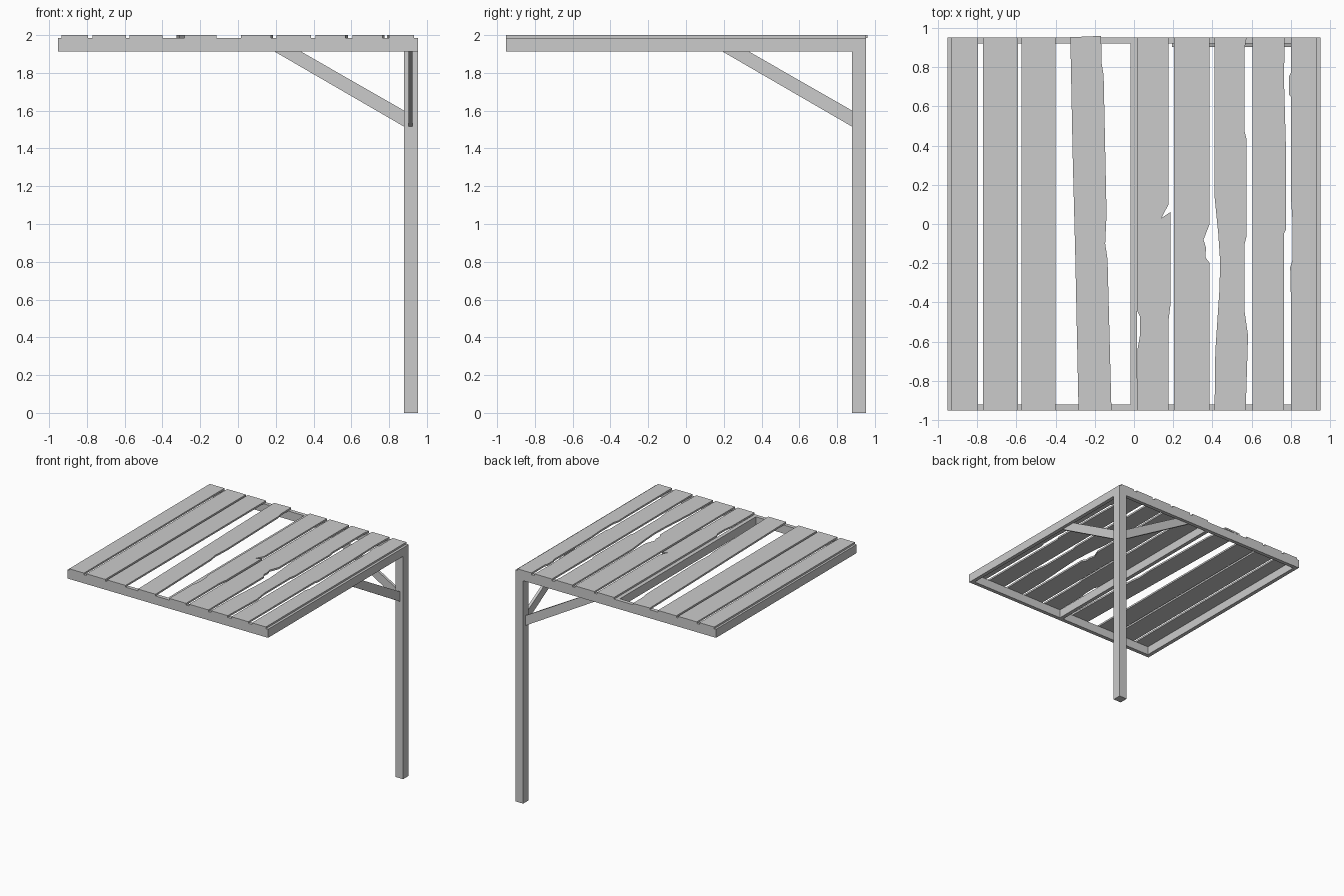
import bpy, bmesh
from mathutils import Matrix

if "Cube" in bpy.data.objects:
    bpy.data.objects.remove(bpy.data.objects["Cube"])


def prism(name, pts, thickness, place):
    """Extrude a 2D outline; place(u, v, w) maps it into the world."""
    bm = bmesh.new()
    base = bm.faces.new([bm.verts.new(place(u, v, 0)) for u, v in pts])
    ext = bmesh.ops.extrude_face_region(bm, geom=[base])
    shift = place(0, 0, thickness) - place(0, 0, 0)
    verts = [g for g in ext["geom"] if isinstance(g, bmesh.types.BMVert)]
    bmesh.ops.translate(bm, verts=verts, vec=shift)
    bmesh.ops.recalc_face_normals(bm, faces=bm.faces)
    me = bpy.data.meshes.new(name)
    bm.to_mesh(me)
    bm.free()
    ob = bpy.data.objects.new(name, me)
    bpy.context.collection.objects.link(ob)
    return ob


def placer(origin, u, v, w):
    m = Matrix((u, v, w)).transposed()
    m = m.to_4x4()
    m.translation = origin
    from mathutils import Vector
    return lambda a, b, c: m @ Vector((a, b, c))


X, Y, Z = (1, 0, 0), (0, 1, 0), (0, 0, 1)


def box(name, x0, x1, y0, y1, z0, z1):
    return prism(name, [(x0, y0), (x1, y0), (x1, y1), (x0, y1)], z1 - z0,
                 placer((0, 0, z0), X, Y, Z))


E, W, B, T = 0.953, 0.033, 1.912, 1.985   # half size, beam width, beam bottom/top

# Roof frame and middle rafter
for side, y in (("front", -E), ("back", E - W)):
    box(side + "_beam", -E, E, y, y + W, B, T)
for side, x in (("left", -E), ("middle", -0.018), ("right", E - W)):
    box(side + "_beam", x, x + W, -E + W, E - W, B, T)

# Corner post
box("post", 0.878, E, 0.878, E, 0, B)

# Diagonal braces
brace = [(0.195, B), (0.335, B), (0.88, 1.60), (0.88, 1.515)]
prism("back_brace", brace, 0.022, placer((0, 0.903, 0), X, Z, Y))
prism("right_brace", brace, 0.022, placer((0.903, 0, 0), Y, Z, X))

# Roof planks: left and right edges, each listed from back to front
F = 0.953


def straight(x):
    return [(x, F), (x, -F)]


planks = [
    (straight(-0.935), straight(-0.795)),
    (straight(-0.77), straight(-0.592)),
    (straight(-0.575), straight(-0.40)),
    ([(-0.325, F), (-0.313, 0.35), (-0.30, -0.15), (-0.283, -F)],
     [(-0.168, 0.96), (-0.165, 0.82), (-0.155, 0.76), (-0.14, 0.05),
      (-0.147, -0.1), (-0.135, -0.18), (-0.115, -F)]),
    ([(0.015, F), (0.015, -0.44), (0.03, -0.47), (0.03, -0.57), (0.018, -0.64), (0.015, -F)],
     [(0.176, F), (0.176, 0.10), (0.14, 0.03), (0.185, 0.06), (0.185, -0.42),
      (0.175, -0.50), (0.175, -F)]),
    (straight(0.203),
     [(0.386, F), (0.386, 0.0), (0.355, -0.08), (0.367, -0.12), (0.365, -0.17),
      (0.386, -0.2), (0.386, -F)]),
    ([(0.41, F), (0.41, 0.15), (0.43, -0.05), (0.44, -0.2), (0.435, -0.35),
      (0.415, -0.65), (0.411, -F)],
     [(0.575, F), (0.565, 0.9), (0.565, 0.47), (0.575, 0.43), (0.575, -0.06),
      (0.565, -0.1), (0.565, -0.45), (0.582, -0.57), (0.57, -F)]),
    (straight(0.605),
     [(0.77, F), (0.765, 0.75), (0.775, 0.4), (0.775, -0.03), (0.765, -0.05), (0.765, -F)]),
    ([(0.80, F), (0.80, 0.77), (0.79, 0.75), (0.79, 0.66), (0.80, 0.65), (0.80, 0.15),
      (0.81, 0.0), (0.81, -0.18), (0.797, -0.22), (0.80, -0.35), (0.80, -F)],
     straight(0.932)),
]
for i, (left, right) in enumerate(planks, 1):
    prism(f"roof_plank_{i}", left + right[::-1], 2.0 - T, placer((0, 0, T), X, Y, Z))
